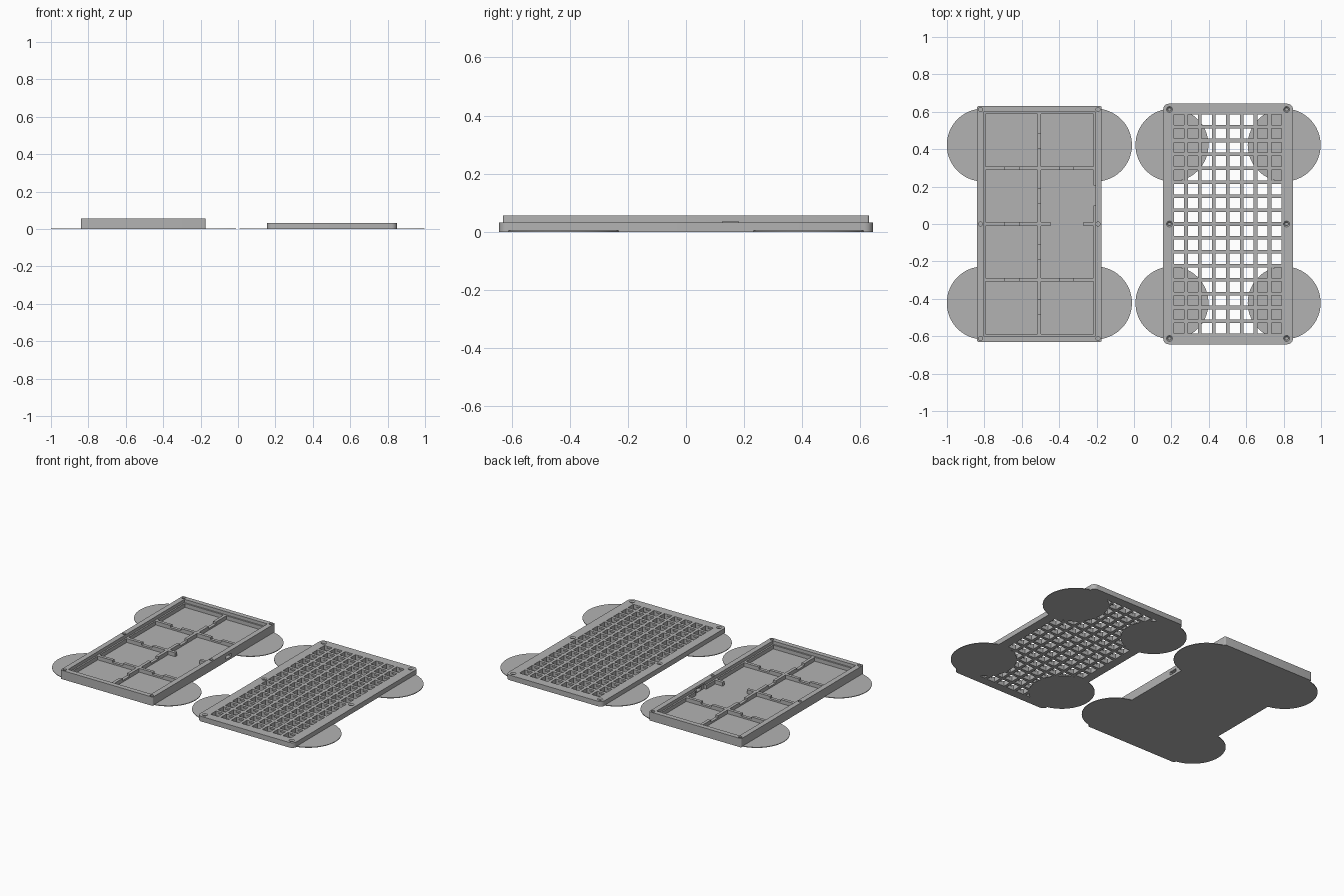
import bpy
import bmesh
from math import radians
from mathutils import Matrix, Vector

default = bpy.data.objects.get("Cube")
if default:
    bpy.data.objects.remove(default, do_unlink=True)

grey = bpy.data.materials.new("plain grey")
grey.use_nodes = True
COLOUR = (0.45, 0.45, 0.45, 1)
grey.diffuse_color = COLOUR
grey.node_tree.nodes["Principled BSDF"].inputs["Base Color"].default_value = COLOUR


def add_box(bm, x0, x1, y0, y1, z0, z1):
    size = Vector((x1 - x0, y1 - y0, z1 - z0))
    centre = Vector((x0 + x1, y0 + y1, z0 + z1)) / 2
    matrix = Matrix.Translation(centre) @ Matrix.Diagonal(size.to_4d())
    return bmesh.ops.create_cube(bm, size=1, matrix=matrix)["verts"]


def add_cylinder(bm, x, y, z0, z1, r0, r1=None, sides=24):
    bmesh.ops.create_cone(bm, cap_ends=True, segments=sides, radius1=r0,
                          radius2=r0 if r1 is None else r1, depth=z1 - z0,
                          matrix=Matrix.Translation((x, y, (z0 + z1) / 2)))


def make_object(name, bm):
    mesh = bpy.data.meshes.new(name)
    bm.to_mesh(mesh)
    bm.free()
    obj = bpy.data.objects.new(name, mesh)
    bpy.context.collection.objects.link(obj)
    mesh.materials.append(grey)
    return obj


def cut(obj, bm):
    """Subtract the solids in bm from obj and bake the result."""
    cutter = make_object("cutter", bm)
    cutter.hide_render = True
    mod = obj.modifiers.new("cut", "BOOLEAN")
    mod.operation, mod.solver, mod.object = "DIFFERENCE", "EXACT", cutter
    graph = bpy.context.evaluated_depsgraph_get()
    baked = bpy.data.meshes.new_from_object(obj.evaluated_get(graph))
    obj.modifiers.clear()
    obj.data = baked
    bpy.data.objects.remove(cutter, do_unlink=True)


def rounded_slab(name, cx, hx, hy, height, radius):
    bm = bmesh.new()
    add_box(bm, cx - hx, cx + hx, -hy, hy, 0, height)
    uprights = [e for e in bm.edges
                if abs(e.verts[0].co.z - e.verts[1].co.z) > height / 2]
    bmesh.ops.bevel(bm, geom=uprights, offset=radius, segments=6,
                    profile=0.5, affect="EDGES")
    return make_object(name, bm)


def screw_points(cx, half):
    return [(cx + sx * half, y) for sx in (-1, 1) for y in (-0.612, 0, 0.612)]


TRAY_X, PLATE_X = -0.506, 0.503
FLOOR, RIB_TOP, TRAY_TOP, PLATE_TOP = 0.011, 0.036, 0.057, 0.033

# Tray shell: upper recess, then the deeper well that leaves a ledge
tray = rounded_slab("tray", TRAY_X, 0.333, 0.63, TRAY_TOP, 0.008)
bm = bmesh.new()
add_box(bm, TRAY_X - 0.299, TRAY_X + 0.299, -0.598, 0.598, RIB_TOP, 0.1)
cut(tray, bm)
bm = bmesh.new()
add_box(bm, TRAY_X - 0.289, TRAY_X + 0.289, -0.588, 0.588, FLOOR, 0.05)
cut(tray, bm)

# Gap in the ledge, cable port and blind screw holes
bm = bmesh.new()
add_box(bm, TRAY_X + 0.27, TRAY_X + 0.306, 0.10, 0.205, FLOOR, 0.045)
cut(tray, bm)
bm = bmesh.new()
add_box(bm, TRAY_X + 0.29, TRAY_X + 0.36, 0.125, 0.18, 0.015, 0.035)
for x, y in screw_points(TRAY_X, 0.314):
    add_cylinder(bm, x, y, 0.015, 0.07, 0.011)
cut(tray, bm)

# Compartment ribs, each with a low notch in the middle of its span
RIB, NOTCH, LOW = 0.01, 0.038, 0.022


def notched_rib(name, along_x, fixed, start, end):
    bm = bmesh.new()
    mid = (start + end) / 2
    for a, b, top in ((start, mid - NOTCH, RIB_TOP), (mid - NOTCH, mid + NOTCH, LOW),
                      (mid + NOTCH, end, RIB_TOP)):
        if along_x:
            add_box(bm, a, b, fixed - RIB, fixed + RIB, FLOOR - 0.002, top)
        else:
            add_box(bm, fixed - RIB, fixed + RIB, a, b, FLOOR - 0.002, top)
    return make_object(name, bm)


rows = (-0.59, -0.298, 0, 0.298, 0.59)
for i in range(4):
    notched_rib(f"lengthwise_rib_{i + 1}", False, TRAY_X, rows[i], rows[i + 1])
for y in rows[1:4]:
    notched_rib("right_cross_rib", True, y, TRAY_X - 0.29, TRAY_X)
    if y:
        notched_rib("left_cross_rib", True, y, TRAY_X, TRAY_X + 0.29)

# Short stubs where the middle cross rib is left open
bm = bmesh.new()
for a, b in ((0, 0.06), (0.235, 0.29)):
    add_box(bm, TRAY_X + a, TRAY_X + b, -RIB, RIB, FLOOR - 0.002, RIB_TOP)
make_object("cross_rib_stubs", bm)

# Top plate with a grid of square openings
plate = rounded_slab("grid_plate", PLATE_X, 0.347, 0.643, PLATE_TOP, 0.03)
PITCH, HOLE = 0.0744, 0.0275
cells = [(PLATE_X - 0.002 + (i - 3.5) * PITCH, (j - 7.5) * PITCH)
         for i in range(8) for j in range(16)]
bm = bmesh.new()
for x, y in cells:
    add_box(bm, x - HOLE, x + HOLE, y - HOLE, y + HOLE, -0.02, 0.06)
for x, y in screw_points(PLATE_X, 0.313):
    add_cylinder(bm, x, y, 0.004, 0.06, 0.009)
cut(plate, bm)

# Clip slots inside the openings and countersinks for the screws
bm = bmesh.new()
for x, y in cells:
    add_box(bm, x - 0.01, x + 0.01, y - HOLE - 0.004, y + HOLE + 0.004, 0.02, 0.026)
for x, y in screw_points(PLATE_X, 0.313):
    add_cylinder(bm, x, y, 0.025, 0.034, 0.007, 0.017)
cut(plate, bm)

# Thin round corner pads under both pieces
for name, cx in (("tray", TRAY_X), ("plate", PLATE_X)):
    for sx, side in ((-1, "right"), (1, "left")):
        for sy, end in ((-1, "front"), (1, "back")):
            bm = bmesh.new()
            add_cylinder(bm, cx + sx * 0.3, sy * 0.422, 0, 0.004, 0.195, sides=64)
            make_object(f"{name}_pad_{end}_{side}", bm)

# Smooth the round walls and keep the edges sharp
bpy.ops.object.select_all(action="DESELECT")
for obj in bpy.context.collection.objects:
    if obj.type == "MESH":
        obj.select_set(True)
        bpy.context.view_layer.objects.active = obj
bpy.ops.object.shade_smooth_by_angle(angle=radians(30))
